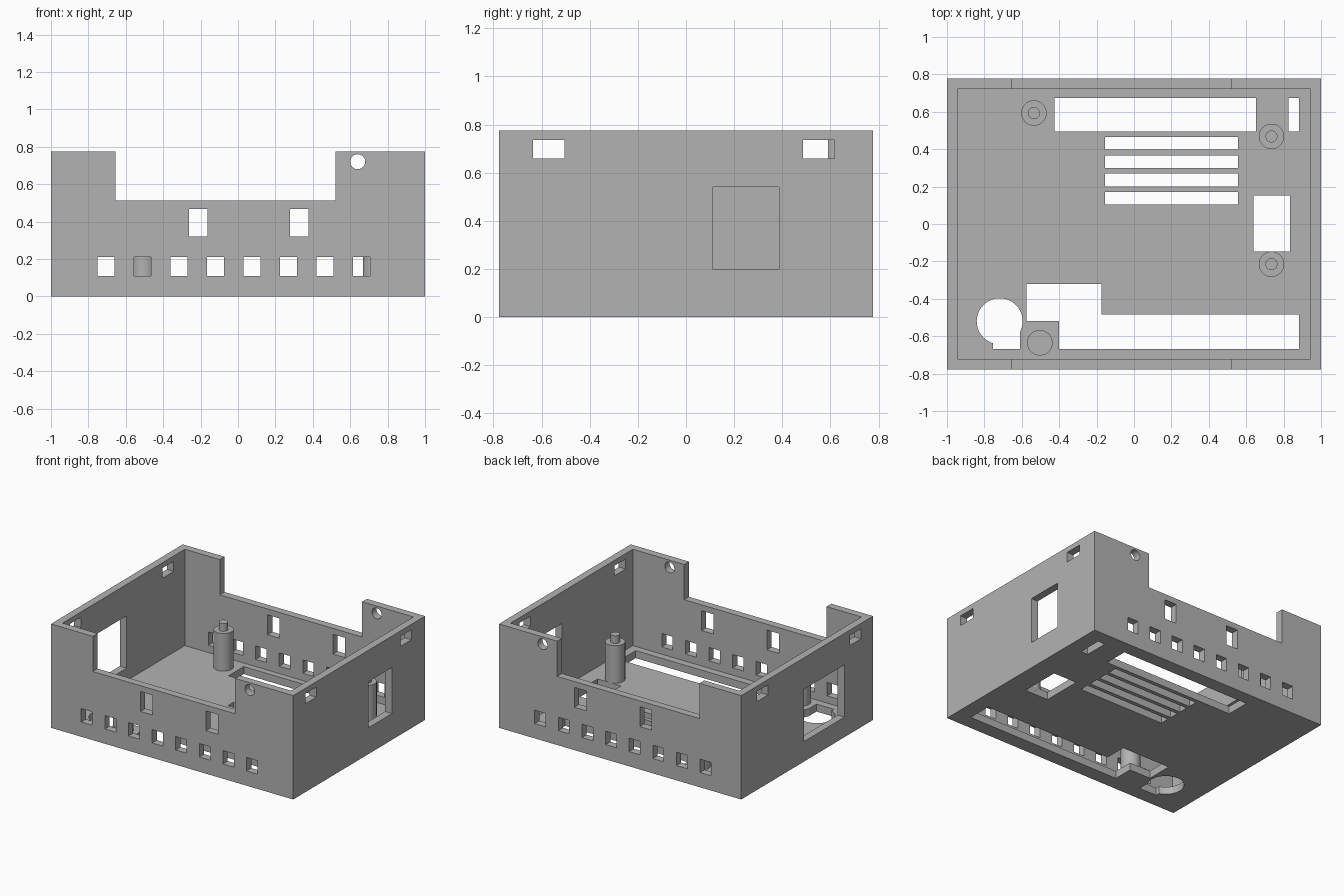
import bpy, math

if "Cube" in bpy.data.objects:
    bpy.data.objects.remove(bpy.data.objects["Cube"])

grey = bpy.data.materials.new("light grey")
grey.diffuse_color = (0.45, 0.45, 0.45, 1)
grey.use_nodes = True
grey.node_tree.nodes["Principled BSDF"].inputs["Base Color"].default_value = grey.diffuse_color

HX, HY, H, T = 1.0, 0.777, 0.775, 0.056   # half sizes, height, wall thickness
E = 0.1                                   # cutter overshoot


def box(name, x0, x1, y0, y1, z0, z1):
    bpy.ops.mesh.primitive_cube_add(size=1, location=((x0 + x1) / 2, (y0 + y1) / 2, (z0 + z1) / 2))
    ob = bpy.context.object
    ob.name = name
    ob.scale = (x1 - x0, y1 - y0, z1 - z0)
    bpy.ops.object.transform_apply(location=False, rotation=False, scale=True)
    return ob


def cylinder(name, x, y, z, r, depth, rot=(0, 0, 0), sides=40):
    bpy.ops.mesh.primitive_cylinder_add(vertices=sides, radius=r, depth=depth, location=(x, y, z), rotation=rot)
    bpy.context.object.name = name
    return bpy.context.object


def cut(target, cutter):
    mod = target.modifiers.new("cut", 'BOOLEAN')
    mod.operation, mod.solver, mod.object = 'DIFFERENCE', 'EXACT', cutter
    bpy.context.view_layer.objects.active = target
    bpy.ops.object.modifier_apply(modifier=mod.name)
    bpy.data.objects.remove(cutter, do_unlink=True)


def cut_box(*size):
    cut(case, box("cutter", *size))


# Open tray with lowered front and back rims
case = box("case", -HX, HX, -HY, HY, 0, H)
cut_box(-HX + T, HX - T, -HY + T, HY - T, T, H + E)
cut_box(-0.655, 0.52, -HY - E, HY + E, 0.512, H + E)

# Square vents and taller windows through the front and back walls
for i in range(8):
    x = -0.705 + i * 0.195
    cut_box(x - 0.045, x + 0.045, -HY - E, HY + E, 0.11, 0.21)
for x in (-0.212, 0.328):
    cut_box(x - 0.049, x + 0.049, -HY - E, HY + E, 0.32, 0.468)

# Round hole through the raised corners
cut(case, cylinder("cutter", 0.64, 0, 0.72, 0.04, 2, (math.pi / 2, 0, 0)))

# Side wall openings: (side, y0, y1, z0, z1)
for side, y0, y1, z0, z1 in (
        (1, 0.112, 0.387, 0.197, 0.54), (-1, -0.44, 0.035, 0.15, 0.54),
        (1, -0.635, -0.505, 0.66, 0.735), (-1, -0.635, -0.505, 0.66, 0.735),
        (1, 0.487, 0.617, 0.66, 0.735), (-1, 0.46, 0.59, 0.66, 0.735)):
    a, b = sorted((side * (HX - T - 0.03), side * (HX + E)))
    cut_box(a, b, y0, y1, z0, z1)

# Floor openings: (x0, x1, y0, y1)
floor_holes = [(-0.425, 0.652, 0.495, 0.675), (0.825, 0.882, 0.495, 0.675),
               (0.64, 0.833, -0.148, 0.152),
               (-0.575, -0.175, -0.518, -0.322), (-0.40, 0.882, -0.667, -0.485),
               (-0.755, -0.61, -0.667, -0.52)]
floor_holes += [(-0.155, 0.555, 0.103 + i * 0.098, 0.171 + i * 0.098) for i in range(4)]
for x0, x1, y0, y1 in floor_holes:
    cut_box(x0, x1, y0, y1, -E, T + 0.03)
cut(case, cylinder("cutter", -0.718, -0.52, 0, 0.123, 0.18))

# Mounting posts, three of them with a locating pin
posts = [(-0.535, 0.593, True), (0.735, 0.468, True), (0.735, -0.215, True), (-0.503, -0.635, False)]
parts = [case]
for x, y, pin in posts:
    parts.append(cylinder("mounting_post", x, y, (0.03 + 0.336) / 2, 0.068, 0.306))
    if pin:
        parts.append(cylinder("locating_pin", x, y, (0.3 + 0.393) / 2, 0.032, 0.093))

for ob in parts:
    ob.data.materials.clear()
    ob.data.materials.append(grey)
    bpy.ops.object.select_all(action='DESELECT')
    ob.select_set(True)
    bpy.context.view_layer.objects.active = ob
    bpy.ops.object.shade_smooth_by_angle(angle=math.radians(30))
